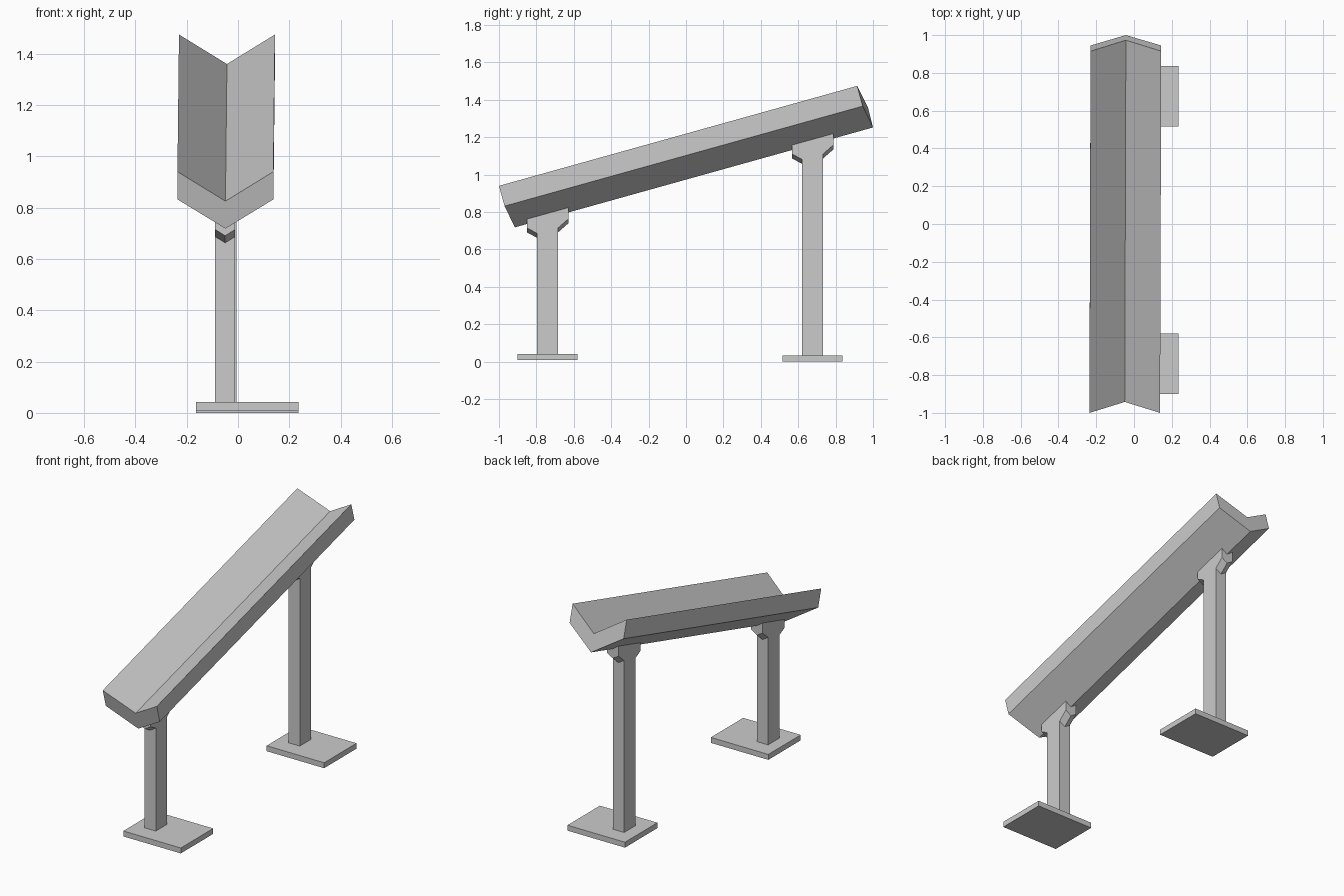
import bpy, bmesh

if "Cube" in bpy.data.objects:
    bpy.data.objects.remove(bpy.data.objects["Cube"])

CX = -0.049          # trough centre line at the front
SLOPE = 0.279        # trough rise per unit y


def loft(name, sections, closed_caps=True):
    """Join equal-length rings of points into a capped solid."""
    bm = bmesh.new()
    rings = [[bm.verts.new(p) for p in ring] for ring in sections]
    n = len(rings[0])
    for a, b in zip(rings, rings[1:]):
        for i in range(n):
            j = (i + 1) % n
            bm.faces.new((a[i], a[j], b[j], b[i]))
    bm.faces.new(rings[0])
    bm.faces.new(rings[-1])
    bmesh.ops.recalc_face_normals(bm, faces=bm.faces)
    mesh = bpy.data.meshes.new(name)
    bm.to_mesh(mesh)
    bm.free()
    obj = bpy.data.objects.new(name, mesh)
    bpy.context.collection.objects.link(obj)
    return obj


def box(name, x0, x1, y0, y1, z0, z1):
    ring = [(x0, y0), (x1, y0), (x1, y1), (x0, y1)]
    return loft(name, [[(x, y, z) for x, y in ring] for z in (z0, z1)])


def support(prefix, cx, cy, floor):
    # Foot plate, set off to one side of the post
    box(prefix + "_base", -0.163, 0.235, cy - 0.16, cy + 0.16, floor, floor + 0.034)

    # Post with two flared wings whose undersides form a shallow keel
    keel = 0.718 + SLOPE * (cy + 0.915)
    foot = floor + 0.03
    rings = []
    for dx, drop in ((-0.039, 0), (0, 0.024), (0.039, 0)):
        profile = [(-0.056, foot), (0.056, foot),
                   (0.056, keel - 0.052 - drop), (0.112, keel - 0.003 - drop),
                   (0.112, keel + 0.08 - drop), (-0.108, keel + 0.02 - drop),
                   (-0.108, keel - 0.052 - drop), (-0.056, keel - 0.08 - drop)]
        rings.append([(cx + dx, cy + y, z) for y, z in profile])
    loft(prefix + "_post", rings)


# Sloping V-shaped trough: chevron section swept along the incline
W = 0.187
section = [(-W, -1.0, 0.94), (-W, -0.97, 0.832), (0, -0.915, 0.718),
           (W, -0.97, 0.832), (W, -1.0, 0.94), (0, -0.942, 0.825)]
ends = [[(CX + x + 0.006 * t, y + 1.915 * t, z + 1.915 * SLOPE * t)
         for x, y, z in section] for t in (0, 1)]
loft("trough", ends)

# Short front support and tall rear support
support("front", -0.050, -0.741, 0.008)
support("rear", -0.045, 0.676, 0.0)
